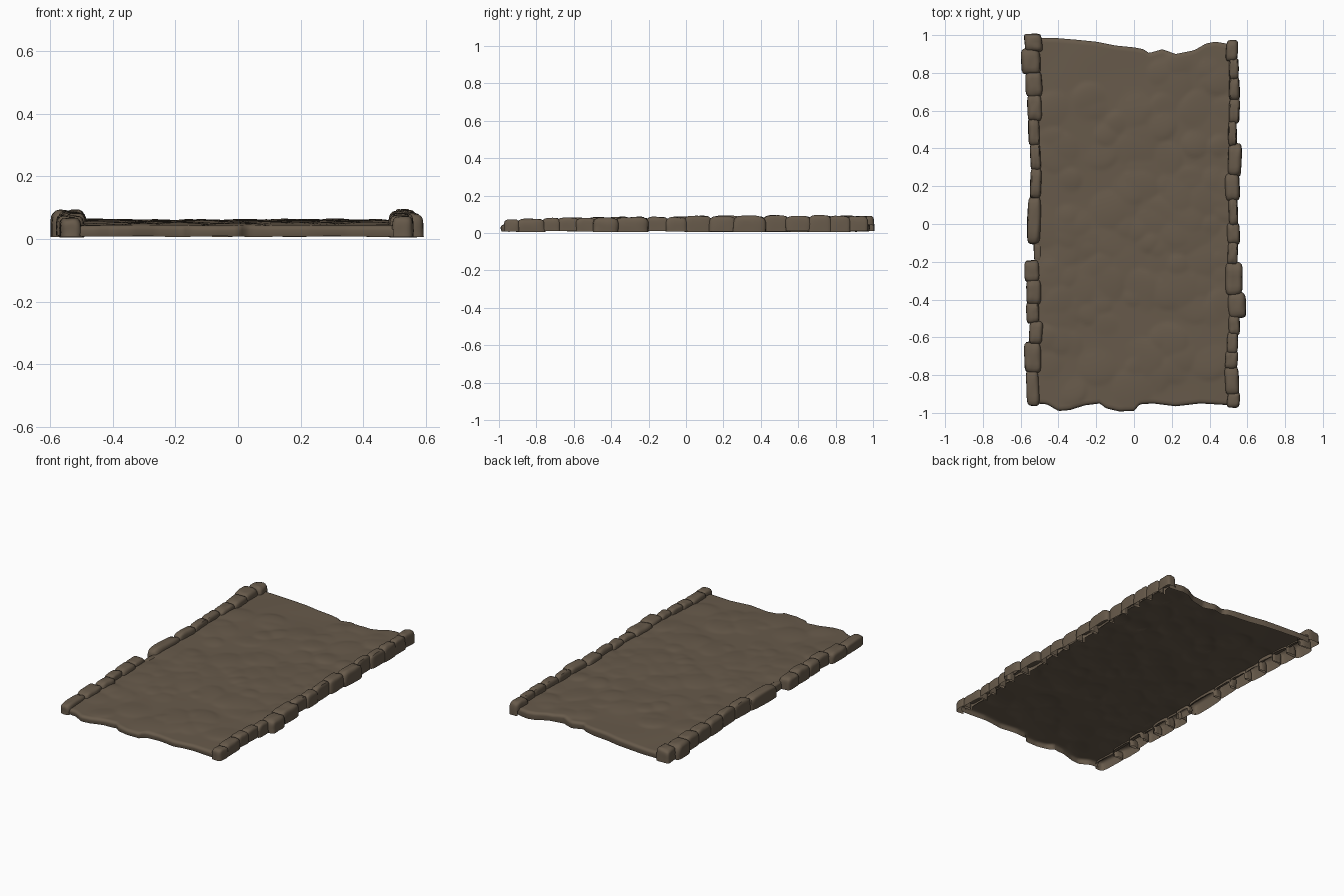
import bpy, bmesh, math, random
from mathutils import Vector, noise

if "Cube" in bpy.data.objects:
    bpy.data.objects.remove(bpy.data.objects["Cube"])

random.seed(7)

mat = bpy.data.materials.new("brown stone")
mat.diffuse_color = (0.137, 0.103, 0.070, 1)
mat.use_nodes = True
mat.node_tree.nodes["Principled BSDF"].inputs["Base Color"].default_value = mat.diffuse_color


def finish(bm, name, angle):
    me = bpy.data.meshes.new(name)
    bm.to_mesh(me)
    bm.free()
    me.materials.append(mat)
    ob = bpy.data.objects.new(name, me)
    bpy.context.collection.objects.link(ob)
    bpy.ops.object.select_all(action='DESELECT')
    ob.select_set(True)
    bpy.context.view_layer.objects.active = ob
    bpy.ops.object.shade_smooth_by_angle(angle=math.radians(angle))
    return ob


def lerp(pts, x):
    for (a, fa), (b, fb) in zip(pts, pts[1:]):
        if x <= b:
            t = max(0, (x - a) / (b - a))
            return fa + (fb - fa) * t
    return pts[-1][1]


# Ragged front and back edges of the path (x, y)
FRONT = [(-.52, -.95), (-.46, -.955), (-.40, -.99), (-.34, -.985), (-.26, -.96),
         (-.18, -.95), (-.15, -.975), (-.08, -.992), (0, -.99), (.03, -.955),
         (.1, -.95), (.22, -.965), (.35, -.95), (.52, -.96)]
BACK = [(-.52, .985), (-.42, .985), (-.3, .975), (-.2, .965), (-.1, .945), (0, .935),
        (.05, .925), (.08, .905), (.15, .925), (.22, .90), (.32, .92), (.38, .955),
        (.43, .965), (.52, .95)]

# Worn paving humps: tilted shallow domes, denser towards the middle
DOMES = []
for i in range(130):
    DOMES.append((random.uniform(-.5, .5), random.triangular(-.95, .9, 0.05),
                  random.uniform(.003, .010), random.uniform(.06, .13),
                  random.uniform(-.07, .07), random.uniform(-.07, .07)))


def height(x, y):
    base = lerp([(-1, .043), (-.6, .050), (0, .056), (.6, .056), (1, .050)], y)
    base += .004 * noise.noise(Vector((x * 4, y * 4, 1.3)))
    hump = 0
    for cx, cy, h, r, tx, ty in DOMES:
        dx, dy = x - cx, y - cy
        d = (dx * dx + dy * dy) / (r * r)
        if d < 1:
            hump = max(hump, h * (1 - d) + (tx * dx + ty * dy) * (1 - d * d))
    return base + hump * .8


# Path surface: open-bottomed sheet with rounded front and back walls
NX, NY = 80, 140
bm = bmesh.new()
rows = []
for j in range(-3, NY + 4):
    row = []
    for i in range(NX + 1):
        x = -.52 + 1.04 * i / NX
        f, b = lerp(FRONT, x), lerp(BACK, x)
        t = min(max(j / NY, 0), 1)
        y = f + .012 + (b - f - .024) * t
        z = height(x, y)
        over = -j if j < 0 else max(j - NY, 0)
        if over:
            y += (-1 if j < 0 else 1) * (0, .009, .012, .006)[over]
            low = .008 + .004 * noise.noise(Vector((x * 8, y, 4)))
            z = (0, z - .006, z - .016, low)[over]
        row.append(bm.verts.new((x, y, z)))
    rows.append(row)
for r0, r1 in zip(rows, rows[1:]):
    for i in range(NX):
        bm.faces.new((r0[i], r0[i + 1], r1[i + 1], r1[i]))
finish(bm, "path_surface", 50)

# Kerb stones: breaks along y, and outer x of each stone
RIGHT_Y = [.965, .87, .77, .66, .54, .42, .26, .13, 0, -.10, -.21, -.37, -.49,
           -.58, -.68, -.76, -.9, -.965]
RIGHT_X = [.55, .555, .56, .56, .545, .57, .56, .55, .56, .55, .575, .592, .56,
           .55, .55, .555, .56]
LEFT_Y = [1.0, .92, .80, .68, .55, .42, .29, .14, -.10, -.2, -.3, -.42, -.52,
          -.63, -.78, -.955]
LEFT_X = [.58, .598, .575, .565, .56, .55, .55, .565, .53, .58, .57, .57, .555,
          .58, .57]


def kerb_stone(bm, side, y1, y0, outer, top):
    inner = .492 + random.uniform(-.012, .012)
    cx, hx = (inner + outer) / 2, (outer - inner) / 2
    cy, hy = (y0 + y1) / 2, (y1 - y0) / 2 + .008
    seed = random.uniform(0, 50)
    bottom = random.uniform(.004, .012)
    skew = random.uniform(-.12, .12)
    tmp = bmesh.new()
    bmesh.ops.create_cube(tmp, size=2)
    bmesh.ops.subdivide_edges(tmp, edges=tmp.edges[:], cuts=6, use_grid_fill=True)
    # Open underside and hidden inner wall
    gone = [f for f in tmp.faces if f.calc_center_median().z < -.99 or
            (f.calc_center_median().x * side < -.99 and f.calc_center_median().z < 0)]
    bmesh.ops.delete(tmp, geom=gone, context='FACES')
    new = {}
    for v in tmp.verts:
        c = Vector((v.co.x, v.co.y, (v.co.z + 1) / 2))
        m = max(abs(k) for k in c)
        n = sum(abs(k / m) ** 5 for k in c) ** .2
        c /= n
        c += .07 * noise.noise_vector(c * 1.3 + Vector((seed, 0, 0)))
        z = max(c.z, 0) if v.co.z > -.99 else 0
        new[v] = bm.verts.new((side * cx + c.x * hx + skew * c.y * hx,
                               cy + c.y * hy, bottom + z * (top - bottom)))
    for f in tmp.faces:
        bm.faces.new([new[v] for v in f.verts])
    tmp.free()


for side, ys, xs, name in ((1, RIGHT_Y, RIGHT_X, "right_kerb"),
                           (-1, LEFT_Y, LEFT_X, "left_kerb")):
    bm = bmesh.new()
    for y1, y0, ox in zip(ys, ys[1:], xs):
        mid = (y0 + y1) / 2
        top = lerp([(-1, .066), (-.6, .08), (0, .087), (.3, .092), (1, .09)], mid)
        top += random.uniform(-.003, .004)
        if ox < .54:  # missing stone, only a low remnant
            top = .056
        kerb_stone(bm, side, y1, y0, ox, top)
    finish(bm, name, 45)
